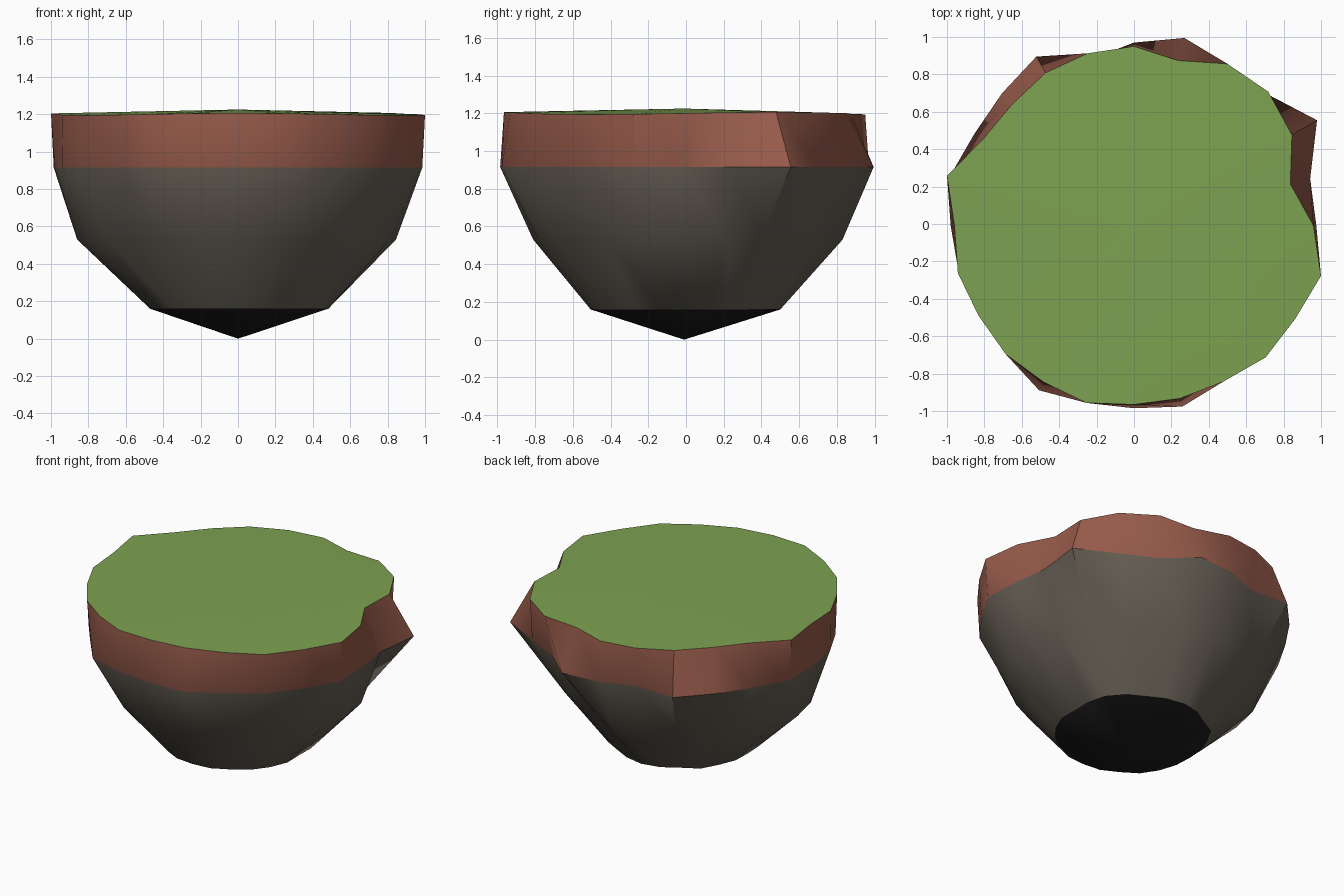
import bpy, bmesh, math

if "Cube" in bpy.data.objects:
    bpy.data.objects.remove(bpy.data.objects["Cube"])

SIDES = 24
CY = -0.01

# Irregular radii every 15 degrees, counter-clockwise from +x, one list per ring
turf_rim = [.96, .865, .975, 1.015, 1.0, .915, .96, .955, .945, .92, .93, 1.035,
            .96, .975, .96, .97, .965, .98, .955, .955, .96, .995, .995, 1.035]
soil_base = [.975, .975, 1.13, 1.0, .95, 1.04, .98, .92, 1.045, 1.0, .985, 1.02,
             .98, .97, .95, .95, 1.015, .98, .975, 1.0, .96, .98, .98, 1.02]
rock_mid = [.845, .84, .82, .79, .77, .75, .84, .82, .81, .80, .81, .84,
            .86, .84, .81, .79, .80, .80, .80, .80, .79, .79, .81, .84]
rock_low = [.48, .50, .52, .51, .49, .50, .51, .50, .48, .50, .48, .48,
            .47, .48, .49, .50, .49, .50, .495, .50, .49, .50, .50, .50]
RINGS = [(1.20, turf_rim), (0.915, soil_base), (0.53, rock_mid), (0.16, rock_low)]


def material(name, rgb):
    m = bpy.data.materials.new(name)
    m.diffuse_color = (*rgb, 1)
    m.use_nodes = True
    m.node_tree.nodes["Principled BSDF"].inputs["Base Color"].default_value = m.diffuse_color
    return m


grass = material("grass green", (.205, .36, .082))
soil = material("red brown soil", (.31, .105, .07))
rock = material("grey brown rock", (.13, .112, .088))
dark = material("dark rock", (.012, .012, .012))

bm = bmesh.new()
rings = []
for z, radii in RINGS:
    ring = []
    for i, r in enumerate(radii):
        a = math.tau * i / SIDES
        zz = z + (0.006 * math.sin(3 * a) if z > 1 else 0)
        ring.append(bm.verts.new((r * math.cos(a), CY + r * math.sin(a), zz)))
    rings.append(ring)
top = bm.verts.new((0, CY, 1.225))
tip = bm.verts.new((0, CY, 0))

# Grass top, side bands and pointed underside
for i in range(SIDES):
    j = (i + 1) % SIDES
    bm.faces.new((top, rings[0][i], rings[0][j])).material_index = 0
    for k, (a, b) in enumerate(zip(rings, rings[1:])):
        bm.faces.new((a[i], b[i], b[j], a[j])).material_index = 1 if k == 0 else 2
    bm.faces.new((tip, rings[-1][j], rings[-1][i])).material_index = 3
bmesh.ops.recalc_face_normals(bm, faces=bm.faces)

mesh = bpy.data.meshes.new("floating_island")
bm.to_mesh(mesh)
bm.free()
for m in (grass, soil, rock, dark):
    mesh.materials.append(m)
island = bpy.data.objects.new("floating_island", mesh)
bpy.context.collection.objects.link(island)

# Smooth shading with sharp rim
bpy.context.view_layer.objects.active = island
island.select_set(True)
bpy.ops.object.shade_smooth_by_angle(angle=math.radians(30))
